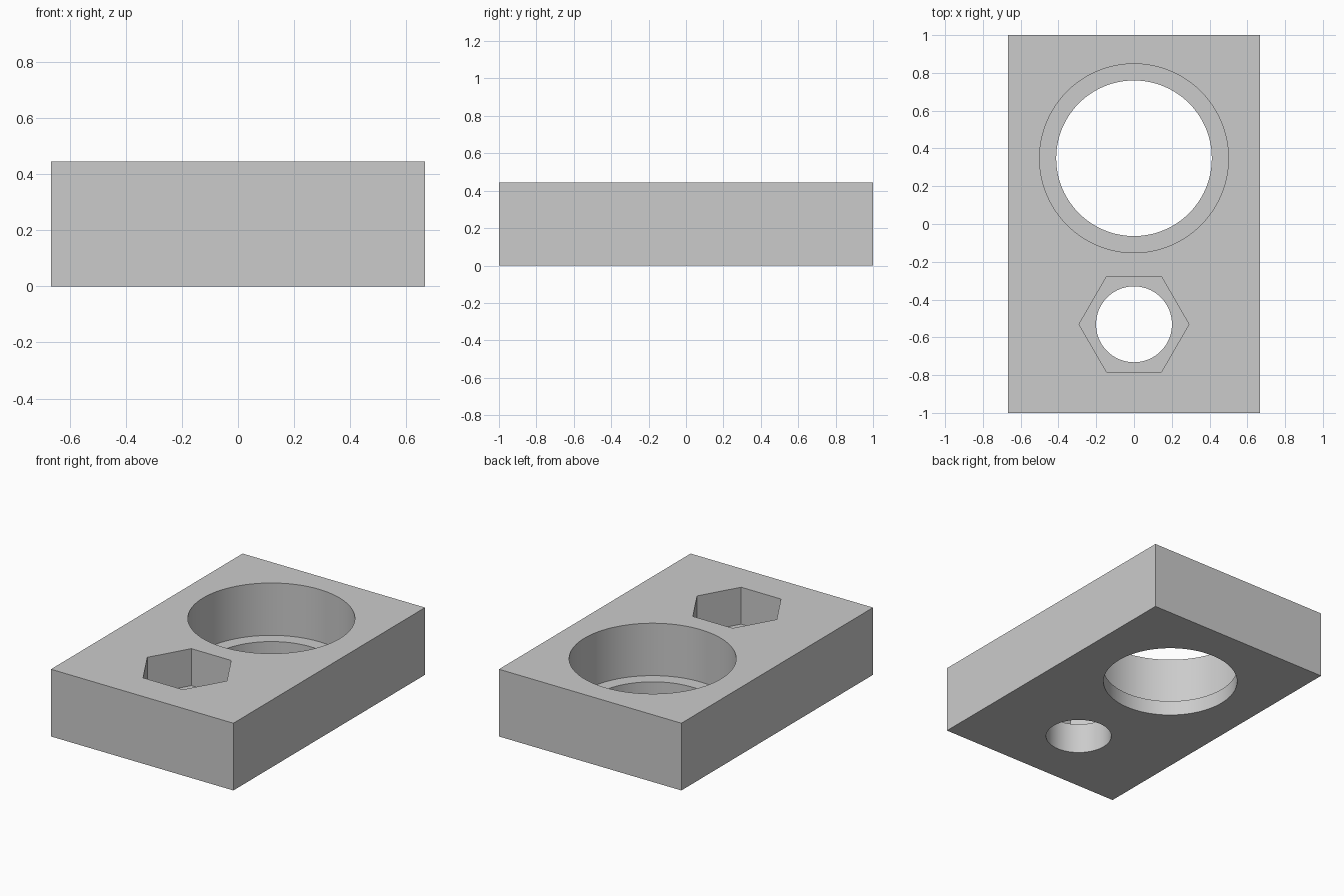
import bpy, bmesh
from math import cos, sin, tau, radians

default = bpy.data.objects.get("Cube")
if default:
    bpy.data.objects.remove(default, do_unlink=True)

WIDTH, LENGTH, HEIGHT = 1.333, 2.0, 0.444
BEARING_Y, NUT_Y = 0.348, -0.531

grey = bpy.data.materials.new("light grey")
grey.use_nodes = True
grey.diffuse_color = (0.6, 0.6, 0.6, 1)
grey.node_tree.nodes["Principled BSDF"].inputs["Base Color"].default_value = (0.6, 0.6, 0.6, 1)


def prism(name, outline, bottom, top):
    """Extrude a flat outline upwards into a closed solid."""
    bm = bmesh.new()
    face = bm.faces.new([bm.verts.new((x, y, bottom)) for x, y in outline])
    grown = bmesh.ops.extrude_face_region(bm, geom=[face])
    verts = [v for v in grown["geom"] if isinstance(v, bmesh.types.BMVert)]
    bmesh.ops.translate(bm, verts=verts, vec=(0, 0, top - bottom))
    bmesh.ops.recalc_face_normals(bm, faces=bm.faces)
    mesh = bpy.data.meshes.new(name)
    bm.to_mesh(mesh)
    bm.free()
    mesh.materials.append(grey)
    obj = bpy.data.objects.new(name, mesh)
    bpy.context.collection.objects.link(obj)
    return obj


def ring(radius, y, sides):
    return [(radius * cos(tau * i / sides), y + radius * sin(tau * i / sides))
            for i in range(sides)]


# Rectangular block
w, l = WIDTH / 2, LENGTH / 2
block = prism("mounting_block", [(-w, -l), (w, -l), (w, l), (-w, l)], 0, HEIGHT)

# Stepped round bore at the back, hexagonal pocket with a bolt hole at the front
above, below = HEIGHT + 0.1, -0.1
cutters = [
    prism("bearing_pocket_cutter", ring(0.5, BEARING_Y, 96), 0.098, above),
    prism("bearing_hole_cutter", ring(0.412, BEARING_Y, 96), below, above + 0.05),
    prism("nut_pocket_cutter", ring(0.291, NUT_Y, 6), 0.2, above),
    prism("bolt_hole_cutter", ring(0.201, NUT_Y, 96), below, above + 0.05),
]
for cutter in cutters:
    cutter.hide_render = True
    cut = block.modifiers.new(cutter.name, 'BOOLEAN')
    cut.operation = 'DIFFERENCE'
    cut.solver = 'EXACT'
    cut.object = cutter

# Bake the cuts and drop the cutters
bpy.context.view_layer.update()
baked = bpy.data.meshes.new_from_object(block.evaluated_get(bpy.context.evaluated_depsgraph_get()))
block.modifiers.clear()
block.data = baked
for cutter in cutters:
    bpy.data.objects.remove(cutter, do_unlink=True)

# Smooth bore walls, crisp rims
bpy.ops.object.select_all(action='DESELECT')
block.select_set(True)
bpy.context.view_layer.objects.active = block
bpy.ops.object.shade_smooth_by_angle(angle=radians(30))
